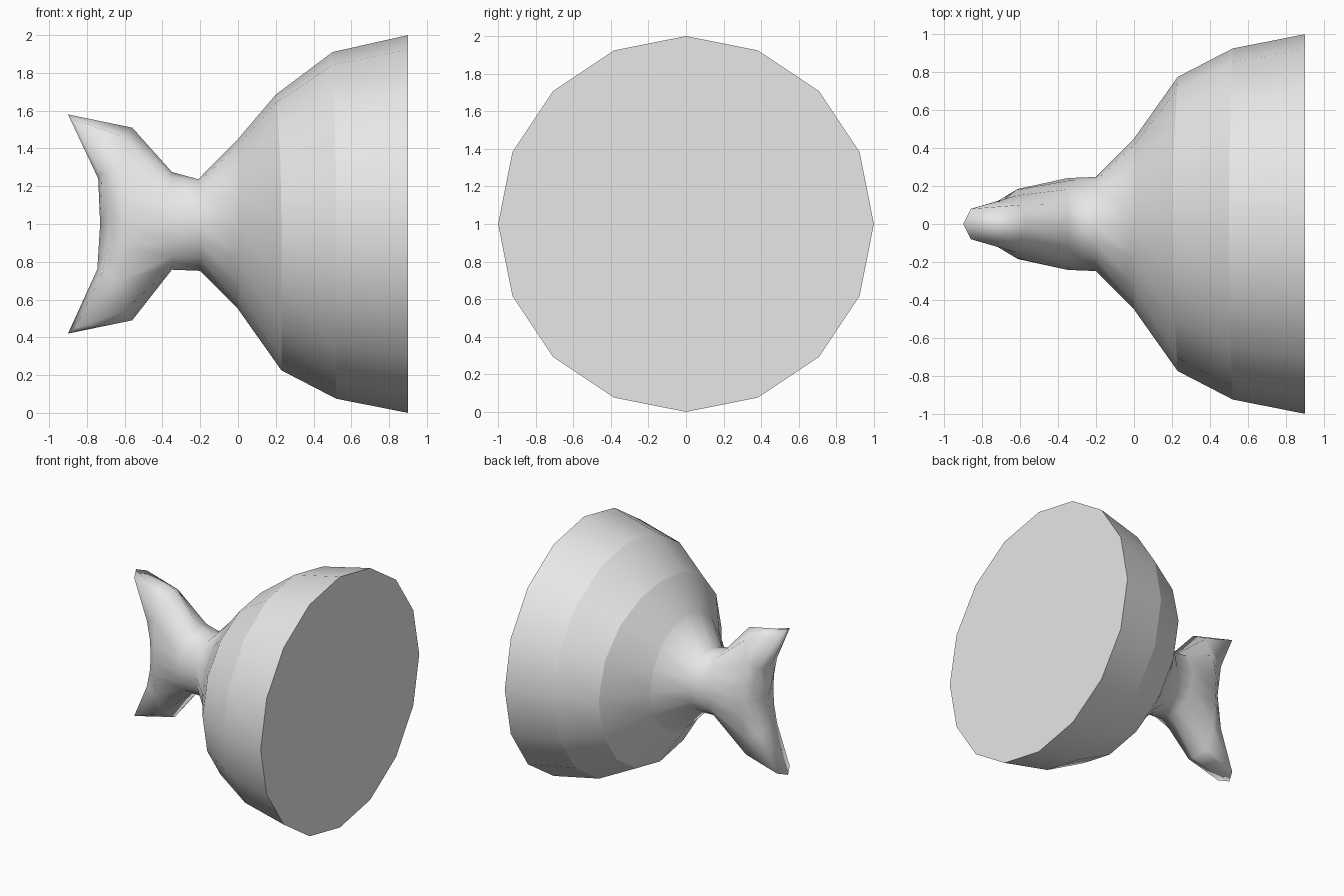
import bpy, bmesh
from math import cos, sin, pi

cube = bpy.data.objects.get("Cube")
if cube:
    bpy.data.objects.remove(cube)

SIDES = 16
MID = 1.0

# Bell and neck: x at side, x at top, radius, radius at top
BELL = [
    (0.90, 0.90, 1.0, 1.0),
    (0.52, 0.50, 0.925, 0.91),
    (0.23, 0.20, 0.775, 0.685),
    (0.0, 0.0, 0.45, 0.45),
    (-0.2, -0.21, 0.248, 0.237),
    (-0.35, -0.35, 0.242, 0.275),
]
# Fin: a quarter of each section, from upper edge to flank
FIN = [
    [(-0.56, 0, 0.51), (-0.6, 0.10, 0.46), (-0.62, 0.15, 0.3), (-0.62, 0.18, 0.12), (-0.61, 0.185, 0)],
    [(-0.9, 0, 0.58), (-0.86, 0.08, 0.55), (-0.72, 0.12, 0.26), (-0.69, 0.125, 0.12), (-0.68, 0.13, 0)],
]

bm = bmesh.new()


def bell_ring(x, x_top, r, r_top):
    ring = []
    for k in range(SIDES):
        a = 2 * pi * k / SIDES
        w = max(0, cos(a)) ** 2
        rad = r + (r_top - r) * w
        ring.append(bm.verts.new((x + (x_top - x) * w, rad * sin(a), MID + rad * cos(a))))
    return ring


def fin_ring(quarter):
    half = quarter + [(x, y, -z) for x, y, z in quarter[-2::-1]]
    full = half + [(x, -y, z) for x, y, z in half[-2:0:-1]]
    return [bm.verts.new((x, y, MID + z)) for x, y, z in full]


rings = [bell_ring(*row) for row in BELL] + [fin_ring(q) for q in FIN]

# Skin between neighbouring sections
for a, b in zip(rings, rings[1:]):
    for k in range(SIDES):
        n = (k + 1) % SIDES
        bm.faces.new((a[k], a[n], b[n], b[k]))

# Flat disc at the wide end
bm.faces.new(rings[0])

# Ridge along the forked trailing edge
last = rings[-1]
upper, centre, lower = [bm.verts.new(p) for p in
                        ((-0.74, 0, MID + 0.24), (-0.73, 0, MID), (-0.745, 0, MID - 0.24))]
for side in (1, -1):
    r = [last[(side * k) % SIDES] for k in range(9)]
    bm.faces.new((r[0], r[1], r[2], upper))
    bm.faces.new((upper, r[2], r[3], r[4], centre))
    bm.faces.new((centre, r[4], r[5], r[6], lower))
    bm.faces.new((lower, r[6], r[7], r[8]))

bmesh.ops.recalc_face_normals(bm, faces=bm.faces)
for f in bm.faces:
    f.smooth = True


def crease(u, v):
    edge = bm.edges.get((u, v))
    if edge:
        edge.smooth = False


# Crisp bands around the bell, crisp edges along the fin
for ring in rings[:4]:
    for k in range(SIDES):
        crease(ring[k], ring[(k + 1) % SIDES])
for k in (1, 7, 9, 15):
    crease(rings[-2][k], rings[-1][k])

mesh = bpy.data.meshes.new("tail_mount")
bm.to_mesh(mesh)
bm.free()

grey = bpy.data.materials.new("light_grey")
grey.use_nodes = True
colour = (0.8, 0.8, 0.8, 1)
grey.diffuse_color = colour
grey.node_tree.nodes["Principled BSDF"].inputs["Base Color"].default_value = colour
mesh.materials.append(grey)

obj = bpy.data.objects.new("tail_mount", mesh)
bpy.context.collection.objects.link(obj)
